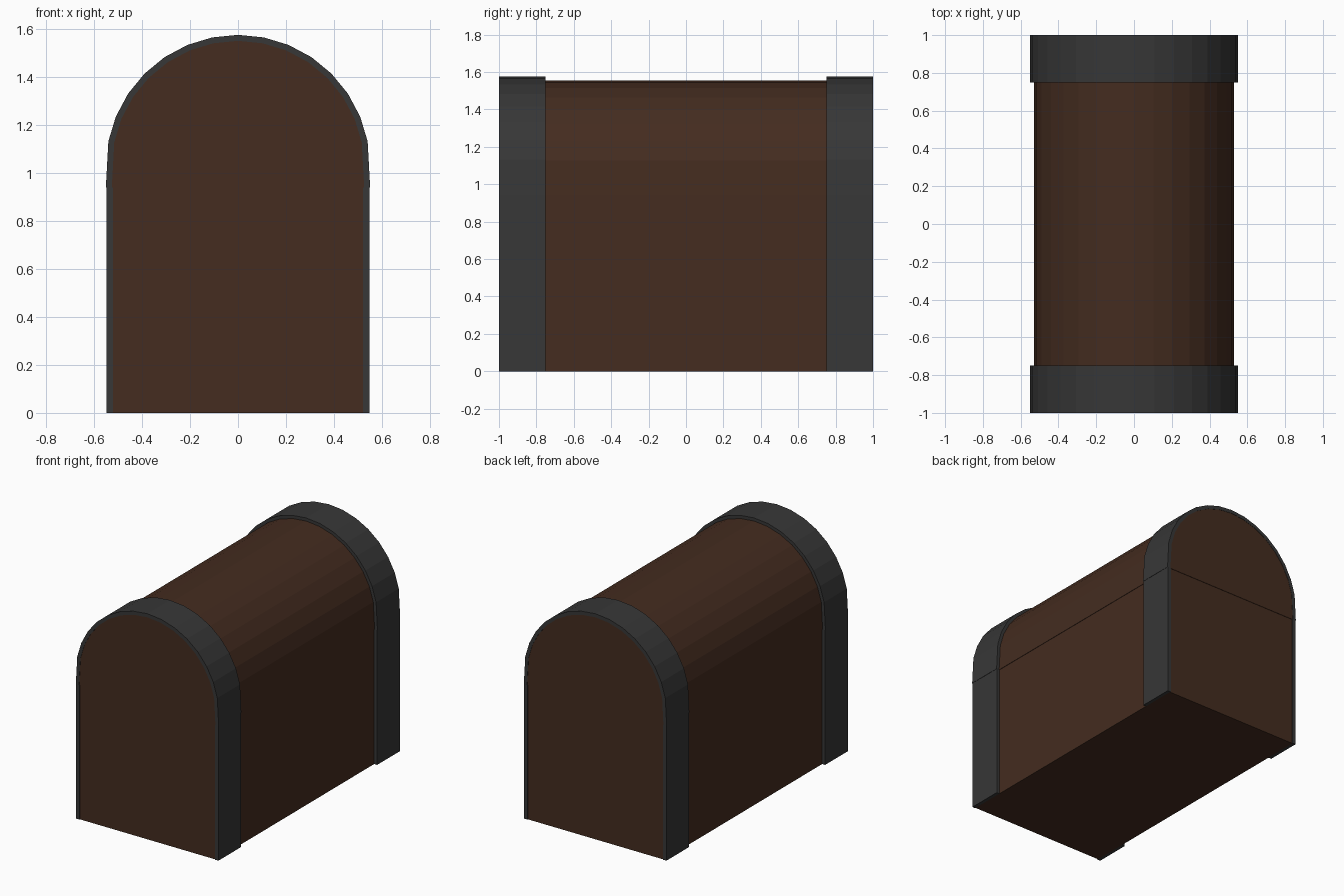
import bpy, bmesh, math

if "Cube" in bpy.data.objects:
    bpy.data.objects.remove(bpy.data.objects["Cube"])

SEAM, CENTRE = 0.94, 1.025


def material(name, colour):
    m = bpy.data.materials.new(name)
    m.diffuse_color = (*colour, 1)
    m.use_nodes = True
    m.node_tree.nodes["Principled BSDF"].inputs["Base Color"].default_value = m.diffuse_color
    return m


wood = material("dark_wood", (0.058, 0.025, 0.014))
iron = material("dark_iron", (0.038, 0.038, 0.038))


def arch(r):
    """Lid outline from right seam over the dome to left seam (x, z)."""
    a = [math.pi * k / 16 for k in range(1, 16)]
    dome = [(r * math.cos(t), CENTRE + r * math.sin(t)) for t in a]
    return [(r, SEAM)] + dome + [(-r, SEAM)]


def prism(name, profile, y0, y1, mat):
    """Extrude a closed x-z profile from y0 to y1, flat shaded."""
    bm = bmesh.new()
    front = [bm.verts.new((x, y0, z)) for x, z in profile]
    back = [bm.verts.new((x, y1, z)) for x, z in profile]
    n = len(profile)
    bm.faces.new(front)
    bm.faces.new(back[::-1])
    for i in range(n):
        j = (i + 1) % n
        bm.faces.new((front[j], front[i], back[i], back[j]))
    bmesh.ops.recalc_face_normals(bm, faces=bm.faces)
    bmesh.ops.triangulate(bm, faces=[f for f in bm.faces if len(f.verts) > 4])
    me = bpy.data.meshes.new(name)
    bm.to_mesh(me)
    bm.free()
    me.materials.append(mat)
    ob = bpy.data.objects.new(name, me)
    bpy.context.collection.objects.link(ob)
    return ob


def box(x0, x1, z0, z1):
    return [(x0, z0), (x1, z0), (x1, z1), (x0, z1)]


# Wooden base and slightly overhanging domed lid
prism("base", box(-0.526, 0.526, 0, SEAM), -0.995, 0.995, wood)
prism("lid", arch(0.529), -0.998, 0.998, wood)

# Iron straps at both ends: arched on the lid, upright on the base
for end, y0, y1 in (("front", -1.0, -0.75), ("back", 0.75, 1.0)):
    prism(f"{end}_lid_strap", arch(0.551) + arch(0.526)[::-1], y0, y1, iron)
    for side, s in (("right", 1), ("left", -1)):
        prism(f"{end}_{side}_base_strap", box(s * 0.522, s * 0.549, 0, SEAM), y0, y1, iron)
